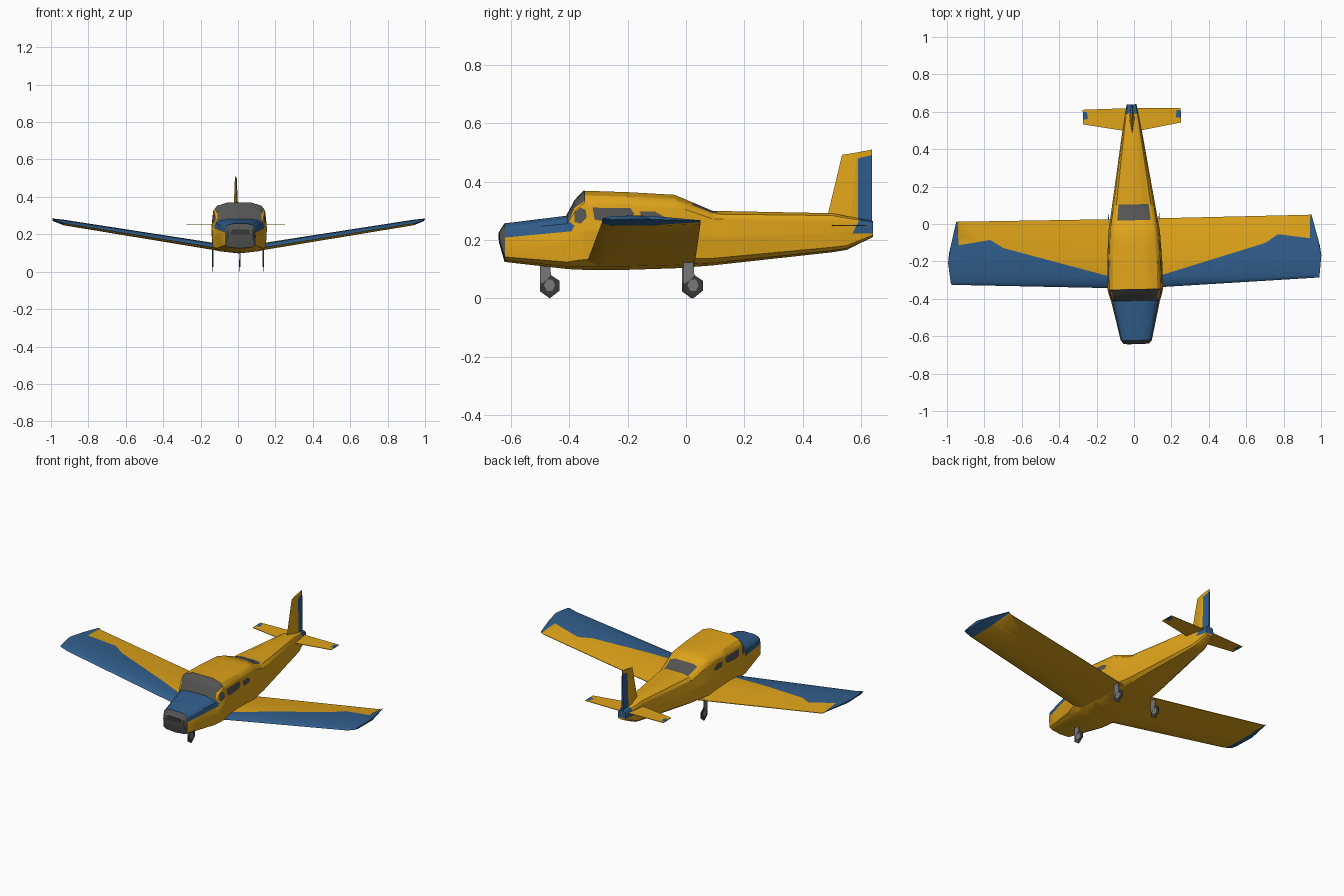
import bpy, bmesh
from mathutils import Vector

if "Cube" in bpy.data.objects:
    bpy.data.objects.remove(bpy.data.objects["Cube"])

YAW = 0.02  # the whole aircraft is turned very slightly


def material(name, r, g, b):
    m = bpy.data.materials.new(name)
    m.diffuse_color = (r, g, b, 1)
    m.use_nodes = True
    m.node_tree.nodes["Principled BSDF"].inputs["Base Color"].default_value = m.diffuse_color
    return m


MATS = [material("orange paint", 0.74, 0.37, 0.01),
        material("blue paint", 0.03, 0.11, 0.26),
        material("dark grey glass", 0.09, 0.09, 0.085),
        material("strut grey", 0.19, 0.19, 0.19),
        material("tyre black", 0.04, 0.04, 0.04)]
ORANGE, BLUE, GLASS, GREY, BLACK = range(5)


def loft(rings):
    """Skin a list of closed rings and cap both ends."""
    bm = bmesh.new()
    vs = [[bm.verts.new(p) for p in ring] for ring in rings]
    n = len(vs[0])
    for a, b in zip(vs, vs[1:]):
        for i in range(n):
            j = (i + 1) % n
            bm.faces.new((a[i], a[j], b[j], b[i]))
    bm.faces.new(vs[0])
    bm.faces.new(vs[-1])
    bmesh.ops.recalc_face_normals(bm, faces=bm.faces)
    bmesh.ops.triangulate(bm, faces=bm.faces)
    return bm


def inside(u, v, poly):
    hit = False
    for (a, b), (c, d) in zip(poly, poly[1:] + poly[:1]):
        if (b > v) != (d > v) and u < (c - a) * (v - b) / (d - b) + a:
            hit = not hit
    return hit


def paint(bm, poly, axes, mat, cond=lambda f: True):
    """Cut the mesh along a projected polygon and colour the faces within."""
    ax, ay = axes
    for (a, b), (c, d) in zip(poly, poly[1:] + poly[:1]):
        co, no = Vector(), Vector()
        co[ax], co[ay] = a, b
        no[ax], no[ay] = d - b, a - c
        bmesh.ops.bisect_plane(bm, geom=bm.verts[:] + bm.edges[:] + bm.faces[:],
                               dist=1e-5, plane_co=co, plane_no=no.normalized())
    bm.normal_update()
    for f in bm.faces:
        c = f.calc_center_median()
        if inside(c[ax], c[ay], poly) and cond(f):
            f.material_index = mat


def finish(bm, name, mirror=False, smooth=0.6):
    me = bpy.data.meshes.new(name)
    bm.to_mesh(me)
    bm.free()
    for m in MATS:
        me.materials.append(m)
    if smooth:
        me.shade_smooth()
        me.set_sharp_from_angle(angle=smooth)
    ob = bpy.data.objects.new(name, me)
    bpy.context.collection.objects.link(ob)
    ob.rotation_euler.z = YAW
    if mirror:
        ob.modifiers.new("mirror", "MIRROR").use_mirror_merge = False
    return ob


SIDE, TOP = (1, 2), (0, 1)

# Fuselage: rounded box sections along y (y, half width, bottom, top)
half = [(0, 0), (.75, .045), (.96, .13), (1, .5), (.93, .85), (.8, .94), (.45, 1)]
outline = half + [(0, 1)] + [(-x, z) for x, z in half[:0:-1]]
stations = [(-.64, .068, .19, .228), (-.622, .083, .125, .257), (-.41, .131, .101, .283),
            (-.38, .141, .099, .338), (-.35, .148, .098, .369), (-.2, .147, .098, .364),
            (-.04, .138, .103, .355), (.09, .117, .113, .30), (.5, .052, .158, .292),
            (.55, .044, .166, .282), (.64, .026, .21, .265)]
bm = loft([[(x * w, y, b + z * (t - b)) for x, z in outline] for y, w, b, t in stations])
# blue cowling, windscreen, side windows, tail end, rear window
paint(bm, [(-.66, .205), (-.395, .23), (-.385, .25), (-.405, .264), (-.412, .284),
           (-.412, .4), (-.66, .4)], SIDE, BLUE)
paint(bm, [(-.412, .284), (-.405, .264), (-.385, .31), (-.348, .335), (-.348, .4),
           (-.412, .4)], SIDE, GLASS)
paint(bm, [(-.385, .262), (-.385, .294), (-.365, .311), (-.347, .304), (-.343, .277),
           (-.364, .256)], SIDE, GLASS)
paint(bm, [(-.323, .311), (-.193, .309), (-.18, .29), (-.2, .27), (-.275, .263),
           (-.316, .27)], SIDE, GLASS)
paint(bm, [(-.162, .297), (-.108, .297), (-.077, .28), (-.09, .263), (-.15, .263)],
      SIDE, GLASS)
paint(bm, [(.59, .4), (.59, .262), (.57, .222), (.66, .222), (.66, .4)], SIDE, BLUE)
paint(bm, [(-.08, .105), (.08, .105), (.09, .02), (-.09, .02)], TOP, GLASS,
      lambda f: f.normal.z > .3)
for f in bm.faces:  # nose face
    if f.calc_center_median().y < -.622 and f.normal.y < -.3:
        f.material_index = GLASS
finish(bm, "fuselage")

# Wing: flat-bottomed aerofoil (chord fraction, height fraction) with raised tip edge
foil = [(0, .35), (.04, .68), (.14, .9), (.35, 1), (.65, .75), (1, .3),
        (1, .2), (.5, 0), (.1, .02)]


def wing_ring(x, tip=False):
    s = (x - .14) / .86
    le, te, t = -.34 + .035 * s, .028 + .003 * s, .038 - .009 * s
    ring = []
    for f, h in foil:
        px = x
        if tip:
            px = .985 + .015 * f / .4 if f < .4 else 1 - .05 * (f - .4) / .6
            h = .45 + .45 * h
        ring.append((px, le + (te - le) * f, .117 + .165 * (px - .14) + t * h))
    return ring


bm = loft([wing_ring(.10), wing_ring(.935), wing_ring(1.0, True)])
paint(bm, [(.05, -.304), (.145, -.275), (.7, -.115), (.77, -.07), (.94, -.095), (.945, .1),
           (1.1, .1), (1.1, -.5), (.05, -.5)], TOP, BLUE,
      lambda f: f.normal.z > -.25 or f.calc_center_median().x > .94)
finish(bm, "wing", mirror=True)

# Tail fin with blue rudder
fin = []
for t, (le, mid, te) in ((.016, ((.482, .27), (.56, .23), (.637, .21))),
                         (.005, ((.535, .492), (.585, .5), (.637, .51)))):
    fin.append([(0, *le), (t, *mid), (t * .4, *te), (-t * .4, *te), (-t, *mid)])
bm = loft(fin)
paint(bm, [(.59, .48), (.66, .497), (.66, .222), (.57, .222), (.59, .262)], SIDE, BLUE)
finish(bm, "tail_fin", smooth=0)


def plate(name, pts, axis, at, mat, thick=.003, mirror=False, marks=()):
    """Thin flat plate from a 2D outline, across the given axis."""
    rings = []
    for d in (at - thick / 2, at + thick / 2):
        rings.append([p[:axis] + (d,) + p[axis:] for p in pts])
    bm = loft(rings)
    for f in bm.faces:
        f.material_index = mat
    for m in marks:
        paint(bm, m, TOP, BLUE)
    return finish(bm, name, mirror, 0)


# Tailplane with blue tip marks
plate("tailplane", [(0, .49), (.06, .502), (.262, .538), (.262, .616), (0, .62)], 2, .25,
      ORANGE, mirror=True,
      marks=[[(.235, .57), (.24, .605), (.27, .605), (.27, .565), (.24, .565)]])

# Cooling intake on the nose
plate("nose_intake", [(-.05, .2), (.05, .2), (.045, .226), (-.045, .226)], 1, -.641, BLACK)

# Landing gear: flat leg, tyre and hub
for name, x, y in (("nose", 0, -.467), ("main", .135, .022)):
    def at(pts):
        return [(y + a, b) for a, b in pts]
    side = x > 0
    plate(name + "_wheel", at([(-.033, .06), (-.02, .08), (.004, .08), (.034, .06), (.034, .027),
                               (0, 0), (-.033, .024)]), 0, x, BLACK, .003, side)
    plate(name + "_leg", at([(-.033, .13), (0, .13), (.004, .08), (-.012, .062),
                             (-.03, .05), (-.033, .06)]), 0, x, GREY, .005, side)
    plate(name + "_hub", at([(-.02, .045), (-.01, .064), (.01, .064), (.018, .045), (.01, .026),
                             (-.01, .026)]), 0, x, GREY, .006, side)
